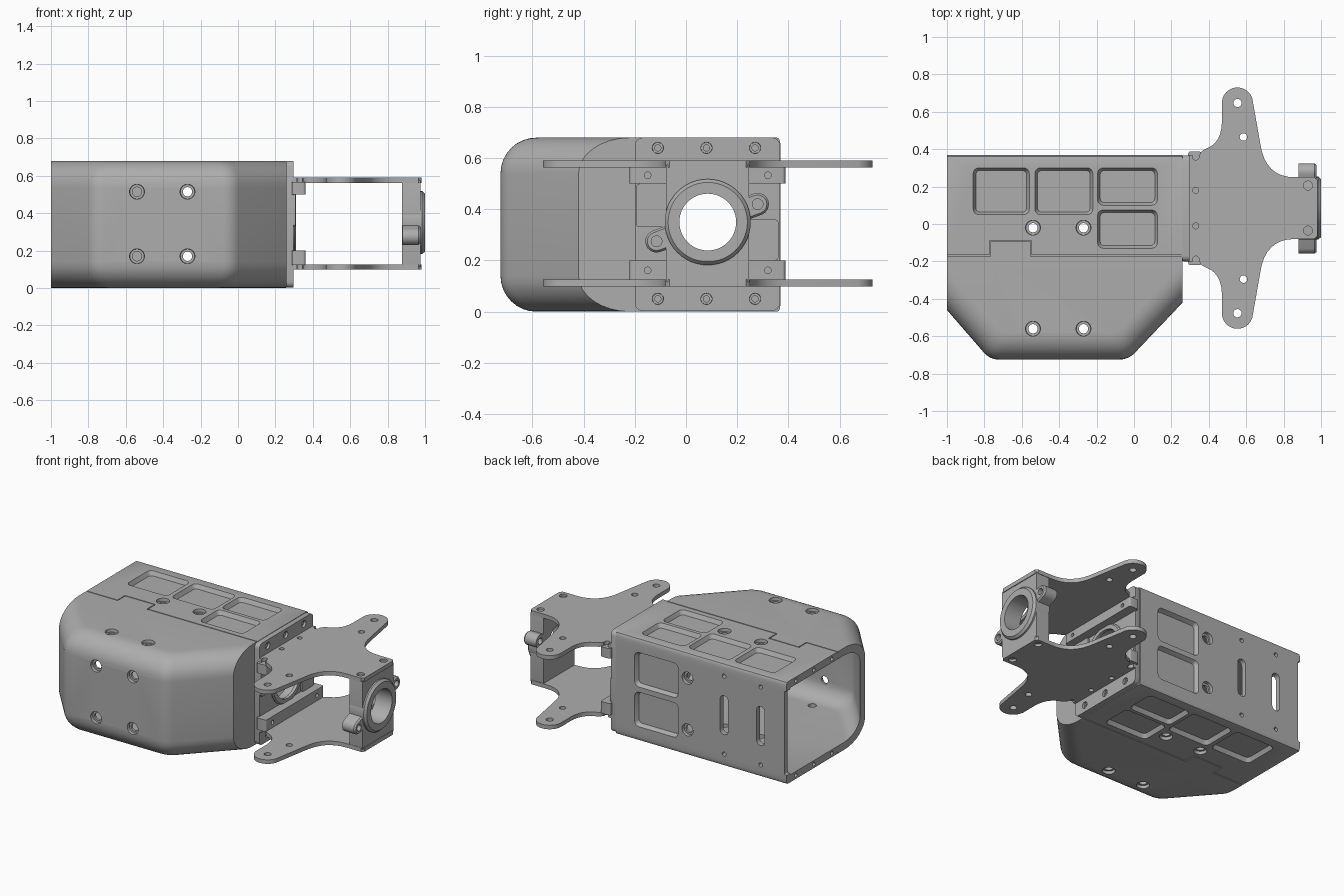
import bpy, bmesh
from math import sin, cos, pi, atan2, radians

if "Cube" in bpy.data.objects:
    bpy.data.objects.remove(bpy.data.objects["Cube"])

grey = bpy.data.materials.new("machined grey")
grey.use_nodes = True
grey.diffuse_color = (0.42, 0.42, 0.42, 1)
grey.node_tree.nodes["Principled BSDF"].inputs["Base Color"].default_value = (0.42, 0.42, 0.42, 1)

H = 0.68            # body height
MID_Y = 0.085       # centre line of the bracket
BORE = (MID_Y, 0.35)
parts = []


# ---------- helpers ----------
def loft(name, sections, axis, part=True):
    """Skin a stack of (outline, height) sections along an axis."""
    place = {"x": lambda a, b, h: (h, a, b),
             "y": lambda a, b, h: (a, h, b),
             "z": lambda a, b, h: (a, b, h)}[axis]
    bm = bmesh.new()
    rings = [[bm.verts.new(place(a, b, h)) for a, b in pts] for pts, h in sections]
    for lo, hi in zip(rings, rings[1:]):
        for i in range(len(lo)):
            j = (i + 1) % len(lo)
            bm.faces.new((lo[i], lo[j], hi[j], hi[i]))
    bm.faces.new(rings[0][::-1])
    bm.faces.new(rings[-1])
    bmesh.ops.recalc_face_normals(bm, faces=bm.faces)
    mesh = bpy.data.meshes.new(name)
    bm.to_mesh(mesh)
    bm.free()
    ob = bpy.data.objects.new(name, mesh)
    bpy.context.scene.collection.objects.link(ob)
    mesh.materials.append(grey)
    if part:
        parts.append(ob)
    else:
        ob.hide_render = True
    return ob


def prism(name, outline, lo, hi, axis, part=True):
    return loft(name, [(outline, lo), (outline, hi)], axis, part)


def cutter(outline, lo, hi, axis):
    return prism("cutter", outline, lo, hi, axis, False)


def circle(a, b, r, n=28):
    return [(a + r * cos(2 * pi * i / n), b + r * sin(2 * pi * i / n)) for i in range(n)]


def rounded_rect(a0, b0, a1, b1, r, n=4):
    pts = []
    for q, (a, b) in enumerate([(a1 - r, b1 - r), (a0 + r, b1 - r), (a0 + r, b0 + r), (a1 - r, b0 + r)]):
        pts += [(a + r * cos((q + i / n) * pi / 2), b + r * sin((q + i / n) * pi / 2)) for i in range(n + 1)]
    return pts


def capsule(p, q, r, n=10):
    t = atan2(q[1] - p[1], q[0] - p[0])
    return [(c[0] + r * cos(t + s + pi * i / n), c[1] + r * sin(t + s + pi * i / n))
            for c, s in ((q, -pi / 2), (p, pi / 2)) for i in range(n + 1)]


def bend(p, c, q, n=6):
    """Curve from p to q pulled toward the corner c."""
    return [tuple((1 - t) ** 2 * p[k] + 2 * t * (1 - t) * c[k] + t * t * q[k] for k in (0, 1))
            for t in (i / n for i in range(n + 1))]


def counterbore(a, b, face, out, axis, r=0.045, hole=0.025, depth=0.02):
    step = face - out * depth
    return loft("cutter", [(circle(a, b, r), face + out * 0.05), (circle(a, b, r * 0.85), step),
                           (circle(a, b, hole), step), (circle(a, b, hole), face - out * 0.12)], axis, False)


def pocket(a0, b0, a1, b1, face, out, axis):
    big = rounded_rect(a0, b0, a1, b1, 0.03)
    e = 0.014
    small = rounded_rect(a0 + e, b0 + e, a1 - e, b1 - e, 0.022)
    return loft("cutter", [(big, face + out * 0.03), (big, face), (small, face - out * 0.027)], axis, False)


def carve(ob, cutters):
    for c in cutters:
        m = ob.modifiers.new("cut", "BOOLEAN")
        m.operation, m.solver, m.object = "DIFFERENCE", "EXACT", c
    bpy.context.view_layer.update()
    done = bpy.data.meshes.new_from_object(ob.evaluated_get(bpy.context.evaluated_depsgraph_get()))
    ob.modifiers.clear()
    ob.data = done
    for c in set(cutters):
        bpy.data.objects.remove(c)


# ---------- body shell ----------
def plan(d, x0, x1, back):
    """Plan of the housing, its front and chamfers moved inward by d."""
    left, right = 1.152, 1.052
    p0 = (x0, -0.46 - left * (x0 + 1) + 1.526 * d)
    p1 = (-0.77 + 0.457 * d, -0.725 + d)
    p2 = (-0.03 - 0.429 * d, -0.725 + d)
    p3 = (x1, -0.42 + right * (x1 - 0.26) + 1.451 * d)
    k = 0.05
    return ([(x0, back), p0]
            + bend((p1[0] - 0.65 * k, p1[1] + 0.65 * k * left), p1, (p1[0] + k, p1[1]))
            + bend((p2[0] - k, p2[1]), p2, (p2[0] + 0.69 * k, p2[1] + 0.69 * k * right))
            + [p3, (x1, back)])


def shell(name, inset, radius, x0, x1, back, z0, part):
    rows = []
    for i in range(9):
        a = i / 8 * pi / 2
        d = inset + radius * (1 - sin(a))
        rows.append((plan(d, x0, x1, back - 0.015 * (1 - sin(a)) ** 3), z0 + radius * (1 - cos(a))))
    return loft(name, rows + [(p, H - z) for p, z in reversed(rows)], "z", part)


def seam(w):
    return [(-1.1, -0.17 + w), (-0.77 - w, -0.17 + w), (-0.77 - w, -0.09 + w),
            (-0.55 + w, -0.09 + w), (-0.55 + w, -0.17 + w), (0.4, -0.17 + w)]


body = shell("body_housing", 0, 0.14, -1, 0.26, 0.37, 0, True)
cuts = [shell("cutter", 0.035, 0.11, -1.1, 0.235, 0.335, 0.05, False)]
groove = seam(0.003) + seam(-0.003)[::-1]
for face, out in ((H, 1), (0, -1)):
    # pockets, screw holes and cover seam, same on top and bottom
    for box in ((-0.86, 0.05, -0.56, 0.30), (-0.53, 0.05, -0.22, 0.30),
                (-0.195, 0.10, 0.125, 0.30), (-0.195, -0.13, 0.125, 0.075)):
        cuts.append(pocket(*box, face, out, "z"))
    for x in (-0.54, -0.27):
        for y in (-0.02, -0.56):
            cuts.append(counterbore(x, y, face, out, "z"))
    cuts.append(cutter(groove, face - 0.01, face + 0.01, "z"))
    # rim screw holes
    for y in (-0.11, 0.08, 0.27):
        cuts.append(cutter(circle(y, H / 2 + out * 0.315, 0.013, 14), -1.05, -0.95, "x"))
for z in (0.17, 0.515):
    for x in (-0.54, -0.27):
        cuts.append(counterbore(x, z, -0.725, -1, "y"))
    cuts.append(counterbore(-0.27, z, 0.37, 1, "y"))
# back wall pockets, slots, small holes and end notch
for z0, z1 in ((0.095, 0.325), (0.36, 0.59)):
    cuts.append(pocket(-0.20, z0, 0.12, z1, 0.37, 1, "y"))
for x in (-0.54, -0.81):
    cuts.append(cutter(capsule((x, 0.24), (x, 0.44), 0.03), 0.3, 0.4, "y"))
    for z in (0.08, 0.60):
        cuts.append(cutter(circle(x, z, 0.014, 14), 0.3, 0.4, "y"))
cuts.append(cutter(rounded_rect(-1.1, 0.06, -0.985, 0.62, 0.01), 0.3, 0.4, "y"))
cuts.append(cutter(circle(*BORE, 0.14), 0.2, 0.3, "x"))
carve(body, cuts)

# ---------- end plate ----------
plate = loft("end_plate", [(rounded_rect(-0.195, 0.008, 0.362, H - 0.005, 0.03), 0.255),
                           (rounded_rect(-0.2, 0.003, 0.367, H, 0.03), 0.266),
                           (rounded_rect(-0.2, 0.003, 0.367, H, 0.03), 0.297)], "x")
cuts = [cutter(circle(*BORE, 0.14), 0.2, 0.4, "x")]
for y in (-0.11, 0.08, 0.27):
    for z in (0.05, 0.64):
        cuts.append(counterbore(y, z, 0.297, 1, "x", 0.025, 0.012, 0.015))
carve(plate, cuts)
collar = loft("motor_collar", [(circle(*BORE, 0.165), 0.29), (circle(*BORE, 0.165), 0.303),
                               (circle(*BORE, 0.157), 0.31)], "x")
carve(collar, [cutter(circle(*BORE, 0.13), 0.2, 0.4, "x")])
for side, y0, y1, z0, z1 in (("left", 0.235, 0.362, 0.2, 0.36), ("right", -0.195, -0.065, 0.33, 0.5)):
    prism(side + "_motor_tab", rounded_rect(y0, z0, y1, z1, 0.015), 0.29, 0.308, "x")

# ---------- bracket plates and mounting bars ----------
half = ([(0.295, 0.285)] + bend((0.35, 0.285), (0.36, 0.31), (0.38, 0.315), 3)
        + bend((0.39, 0.32), (0.468, 0.35), (0.47, 0.46))
        + [(0.553 + 0.083 * cos(a), 0.562 + 0.083 * sin(a)) for a in (pi - 0.15 * i for i in range(20))]
        + bend((0.675, 0.345), (0.70, 0.165), (0.86, 0.165), 8) + [(0.965, 0.165), (0.98, 0.15)])
outline = [(x, MID_Y + y) for x, y in half] + [(x, MID_Y - y) for x, y in reversed(half)]
small = [(x, MID_Y - y) for x, y in half]
for label, z0, z1, b0, b1 in (("upper", 0.563, 0.59, 0.50, 0.566), ("lower", 0.098, 0.125, 0.122, 0.20)):
    bracket = prism(label + "_bracket_plate", outline, z0, z1, "z")
    cuts = []
    for s in (1, -1):
        for x, y, r in ((0.553, 0.562, 0.022), (0.585, 0.38, 0.02), (0.33, 0.275, 0.018),
                        (0.33, 0.095, 0.016), (0.93, 0.12, 0.024)):
            cuts.append(cutter(circle(x, MID_Y + s * y, r, 18), z0 - 0.05, z1 + 0.05, "z"))
    carve(bracket, cuts)
    bar = prism(label + "_mounting_bar", rounded_rect(0.29, -0.22, 0.36, 0.388, 0.012), b0, b1, "z")
    carve(bar, [cutter(circle(y, (b0 + b1) / 2, 0.013, 14), 0.34, 0.4, "x") for y in (-0.15, 0.32)])

# ---------- bearing end ----------
ears = ((-0.115, 0.275), (0.28, 0.42))
block = prism("bearing_block", rounded_rect(-0.078, 0.115, 0.247, 0.575, 0.006), 0.878, 0.975, "x")
flange = loft("bearing_ears", [(capsule(*ears, 0.044), 0.88), (capsule(*ears, 0.044), 0.965),
                               (capsule(*ears, 0.036), 0.975)], "x")
ring = loft("bearing_ring", [(circle(*BORE, 0.168, 48), 0.88), (circle(*BORE, 0.168, 48), 0.985),
                             (circle(*BORE, 0.155, 48), 1.0)], "x")
for ob in (block, flange, ring):
    cuts = [cutter(circle(*BORE, 0.111, 48), 0.8, 1.1, "x")]
    if ob is flange:
        cuts += [cutter(circle(*e, 0.021, 18), 0.8, 1.1, "x") for e in ears]
    carve(ob, cuts)

# ---------- shading ----------
for ob in bpy.context.selected_objects:
    ob.select_set(False)
for ob in parts:
    ob.select_set(True)
    bpy.context.view_layer.objects.active = ob
bpy.ops.object.shade_smooth_by_angle(angle=radians(30))
